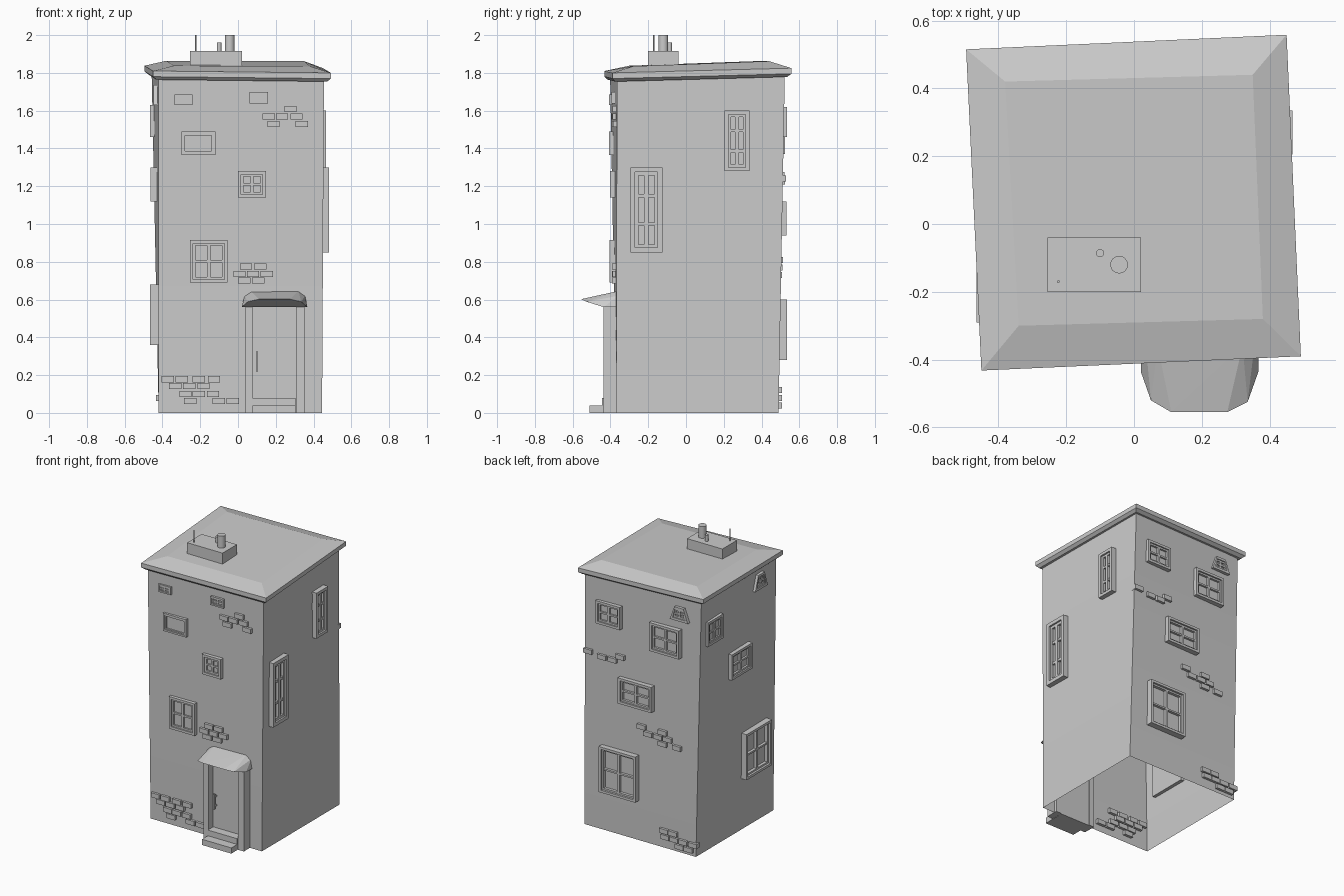
import bpy, bmesh
from mathutils import Vector

if "Cube" in bpy.data.objects:
    bpy.data.objects.remove(bpy.data.objects["Cube"])

# Slightly twisted house: corner plan at ground and at eaves (FL, FR, BR, BL)
H = 1.79
BASE = [(-0.42, -0.37), (0.445, -0.37), (0.445, 0.49), (-0.42, 0.49)]
TOP = [(-0.42, -0.402), (0.455, -0.365), (0.42, 0.523), (-0.457, 0.482)]
# side: (corner a, corner b, index of along-axis, outward sign)
SIDES = {'front': (0, 1, 0, -1), 'right': (1, 2, 1, 1),
         'back': (2, 3, 0, 1), 'left': (3, 0, 1, -1)}


def corner(i, z):
    return Vector(BASE[i]).lerp(Vector(TOP[i]), z / H)


def wall(side, u, z):
    a, b, k, _ = SIDES[side]
    p, q = corner(a, z), corner(b, z)
    return p[1 - k] + (u - p[k]) / (q[k] - p[k]) * (q[1 - k] - p[1 - k])


def finish(bm, name, smooth=False):
    bmesh.ops.recalc_face_normals(bm, faces=bm.faces)
    me = bpy.data.meshes.new(name)
    bm.to_mesh(me)
    bm.free()
    ob = bpy.data.objects.new(name, me)
    bpy.context.collection.objects.link(ob)
    for p in me.polygons:
        p.use_smooth = smooth
    return ob


def loft(bm, rings, cap_start=True, cap_end=True):
    vs = [[bm.verts.new(p) for p in r] for r in rings]
    n = len(rings[0])
    for r, s in zip(vs, vs[1:]):
        for i in range(n):
            bm.faces.new((r[i], r[(i + 1) % n], s[(i + 1) % n], s[i]))
    if cap_start:
        bm.faces.new(vs[0][::-1])
    if cap_end:
        bm.faces.new(vs[-1])


def box(bm, lo, hi):
    (x0, y0, z0), (x1, y1, z1) = lo, hi
    loft(bm, [[(x0, y0, z), (x1, y0, z), (x1, y1, z), (x0, y1, z)] for z in (z0, z1)])


def wall_box(bm, side, d, u0, u1, z0, z1, back, out, warp=lambda u, z: u):
    k, s = SIDES[side][2:]
    rings = []
    for z in (z0, z1):
        ring = [(warp(u, z), d + s * w)
                for u, w in ((u0, -back), (u1, -back), (u1, out), (u0, out))]
        rings.append([(u, v, z) if k == 0 else (v, u, z) for u, v in ring])
    loft(bm, rings)


def window(name, side, u0, u1, z0, z1, out, cols=2, rows=2, taper=0.0, rim=0.017):
    bm = bmesh.new()
    uc = (u0 + u1) / 2
    d = wall(side, uc, (z0 + z1) / 2)

    def warp(u, z):
        return uc + (u - uc) * (1 - taper * (z - z0) / (z1 - z0))

    def bar(a, b, c, e, o):
        wall_box(bm, side, d, a, b, c, e, 0.025, o, warp)

    # nested outer frame and sash
    for inset, w, o in ((0, rim, out), (rim, rim * 0.7, out * 0.65)):
        a, b, c, e = u0 + inset, u1 - inset, z0 + inset, z1 - inset
        bar(a, a + w, c, e, o)
        bar(b - w, b, c, e, o)
        bar(a + w, b - w, c, c + w, o)
        bar(a + w, b - w, e - w, e, o)
    # glazing bars and glass
    for i in range(1, cols):
        u = u0 + (u1 - u0) * i / cols
        bar(u - rim * 0.5, u + rim * 0.5, z0 + rim, z1 - rim, out * 0.65)
    for j in range(1, rows):
        z = z0 + (z1 - z0) * j / rows
        bar(u0 + rim, u1 - rim, z - rim * 0.35, z + rim * 0.35, out * 0.6)
    bar(u0 + rim, u1 - rim, z0 + rim, z1 - rim, out * 0.15)
    finish(bm, name)


# Walls: open underneath
bm = bmesh.new()
loft(bm, [[(*corner(i, H * t / 8), H * t / 8) for i in range(4)] for t in range(9)],
     False, False)
finish(bm, "walls")

# Roof slab with a shallow hipped top
EAVE = [(-0.45, -0.432, 1.81), (0.492, -0.39, 1.80), (0.45, 0.558, 1.825), (-0.495, 0.515, 1.838)]
HIP = [(-0.34, -0.30, 1.838), (0.38, -0.28, 1.835), (0.35, 0.44, 1.862), (-0.38, 0.42, 1.864)]
bm = bmesh.new()
loft(bm, [[(x * 0.96, y * 0.96, z - 0.046) for x, y, z in EAVE],
          [(x, y, z - 0.03) for x, y, z in EAVE], EAVE, HIP])
finish(bm, "roof")

# Chimney block, pots and aerial
bm = bmesh.new()
box(bm, (-0.255, -0.2, 1.81), (0.02, -0.04, 1.917))
finish(bm, "chimney")
for name, x, y, r, top in (("large_pot", -0.044, -0.12, 0.026, 2.0),
                           ("small_pot", -0.1, -0.086, 0.012, 1.96),
                           ("aerial", -0.223, -0.17, 0.004, 2.0)):
    bpy.ops.mesh.primitive_cylinder_add(vertices=16, radius=r, depth=top - 1.9,
                                        location=(x, y, (top + 1.9) / 2))
    bpy.context.object.name = name
    bpy.ops.object.shade_smooth_by_angle()

# Door, posts, steps and handle
bm = bmesh.new()
for x0, x1 in ((0.04, 0.077), (0.308, 0.352)):
    box(bm, (x0, -0.438, 0), (x1, -0.35, 0.575))
finish(bm, "door_posts")
bm = bmesh.new()
box(bm, (0.077, -0.385, 0), (0.308, -0.355, 0.575))
finish(bm, "door")
bm = bmesh.new()
box(bm, (0.077, -0.51, 0), (0.305, -0.36, 0.04))
box(bm, (0.077, -0.445, 0.04), (0.305, -0.36, 0.08))
finish(bm, "door_steps")
bm = bmesh.new()
box(bm, (0.095, -0.415, 0.22), (0.107, -0.403, 0.325))
for z in (0.235, 0.30):
    box(bm, (0.097, -0.405, z), (0.105, -0.38, z + 0.01))
finish(bm, "door_handle")

# Canopy over the door
bm = bmesh.new()
for p in [(0.02, -0.36, 0.56), (0.035, -0.36, 0.62), (0.07, -0.36, 0.643), (0.32, -0.36, 0.645),
          (0.355, -0.36, 0.62), (0.367, -0.36, 0.56), (0.02, -0.435, 0.56), (0.05, -0.52, 0.588),
          (0.11, -0.555, 0.602), (0.275, -0.555, 0.602), (0.335, -0.525, 0.588),
          (0.367, -0.435, 0.56)]:
    bm.verts.new(p)
bmesh.ops.convex_hull(bm, input=bm.verts)
finish(bm, "door_canopy")

# Windows on all four sides
window("front_low_window", 'front', -0.255, -0.055, 0.69, 0.915, 0.025)
window("front_mid_window", 'front', 0.0, 0.147, 1.14, 1.28, 0.025)
window("front_panel_window", 'front', -0.3, -0.12, 1.365, 1.49, 0.018, 1, 1, rim=0.012)
window("front_attic_window_left", 'front', -0.335, -0.24, 1.63, 1.685, 0.012, rim=0.01)
window("front_attic_window_right", 'front', 0.06, 0.16, 1.638, 1.7, 0.015, rim=0.01)
window("right_tall_window", 'right', -0.295, -0.125, 0.85, 1.30, 0.034, 2, 3, rim=0.025)
window("right_upper_window", 'right', 0.205, 0.335, 1.28, 1.60, 0.034, 2, 3, rim=0.02)
window("back_low_window", 'back', 0.02, 0.305, 0.28, 0.60, 0.04)
window("back_mid_window", 'back', -0.10, 0.16, 0.94, 1.12, 0.033)
window("back_upper_window_a", 'back', 0.14, 0.33, 1.46, 1.62, 0.025)
window("back_upper_window_b", 'back', -0.31, -0.08, 1.37, 1.57, 0.03)
window("back_attic_window", 'back', -0.37, -0.23, 1.63, 1.725, 0.02, taper=0.5)
window("left_low_window", 'left', -0.29, -0.01, 0.36, 0.68, 0.042)
window("left_mid_window", 'left', -0.08, 0.15, 1.12, 1.30, 0.03)
window("left_upper_window", 'left', 0.25, 0.42, 1.46, 1.63, 0.02)
window("left_attic_window", 'left', -0.27, -0.13, 1.63, 1.735, 0.02, taper=0.5)

# Exposed brick patches: rows of (height, left ends of bricks)
PATCHES = {
    'front': [(0.178, (-0.405, -0.33, -0.24, -0.16)), (0.143, (-0.365, -0.29, -0.215)),
              (0.10, (-0.31, -0.24, -0.165)), (0.062, (-0.285, -0.135, -0.06)),
              (0.775, (0.01, 0.085)), (0.735, (-0.025, 0.047, 0.12)), (0.70, (0.0, 0.075)),
              (1.61, (0.245,)), (1.57, (0.13, 0.2, 0.277)), (1.53, (0.155, 0.305))],
    'back': [(0.12, (-0.28, -0.21)), (0.08, (-0.435, -0.36, -0.29, -0.22)),
             (0.04, (-0.40, -0.33)), (0.81, (-0.04, -0.2)), (0.77, (-0.24, -0.09, -0.165)),
             (0.73, (-0.31, -0.2)), (1.26, (0.12,)), (1.24, (0.365,)), (1.225, (0.18, 0.26))],
}
for side, rows in PATCHES.items():
    bm = bmesh.new()
    for z, starts in rows:
        for u in starts:
            wall_box(bm, side, wall(side, u + 0.033, z), u, u + 0.065,
                     z - 0.016, z + 0.016, 0.02, 0.017)
    finish(bm, side + "_bricks")
